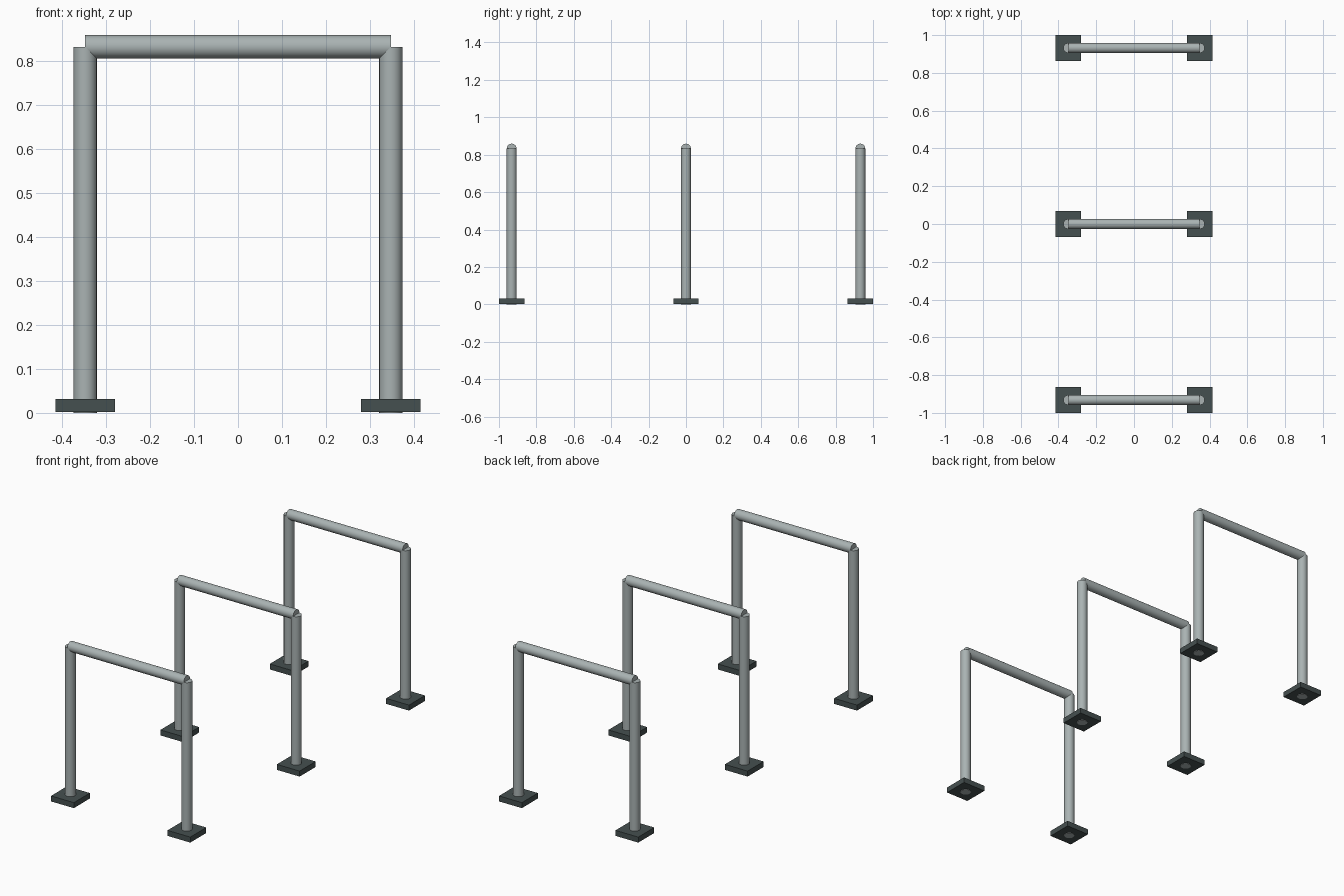
import bpy, math

if "Cube" in bpy.data.objects:
    bpy.data.objects.remove(bpy.data.objects["Cube"])

R = 0.0265      # tube radius
X = 0.3475      # post offset
H = 0.8325      # tube centre height at the top
ROWS = (-0.932, 0.0, 0.932)


def material(name, color):
    m = bpy.data.materials.new(name)
    m.diffuse_color = color
    m.use_nodes = True
    m.node_tree.nodes["Principled BSDF"].inputs["Base Color"].default_value = m.diffuse_color
    return m


steel = material("steel", (0.40, 0.45, 0.45, 1))
dark = material("dark_plate", (0.06, 0.08, 0.08, 1))


def tube(name, loc, length, rot=(0, 0, 0)):
    bpy.ops.mesh.primitive_cylinder_add(vertices=24, radius=R, depth=length,
                                        location=loc, rotation=rot)
    ob = bpy.context.object
    ob.name = name
    ob.data.materials.append(steel)
    bpy.ops.object.shade_smooth_by_angle(angle=math.radians(35))


def plate(name, loc, size):
    bpy.ops.mesh.primitive_cube_add(size=1, location=loc)
    ob = bpy.context.object
    ob.name = name
    ob.scale = size
    ob.data.materials.append(dark)
    bpy.ops.object.transform_apply(location=False, rotation=False, scale=True)


for row, y in zip(("front", "middle", "back"), ROWS):
    # horizontal top rail
    tube(f"{row}_top_rail", (0, y, H), 2 * X, (0, math.pi / 2, 0))
    for side, s in (("left", -1), ("right", 1)):
        # upright post, its end just showing through the foot plate
        tube(f"{row}_{side}_post", (s * X, y, H / 2), H)
        # square foot plate
        plate(f"{row}_{side}_foot_plate", (s * X, y, 0.0172), (0.136, 0.136, 0.0296))
